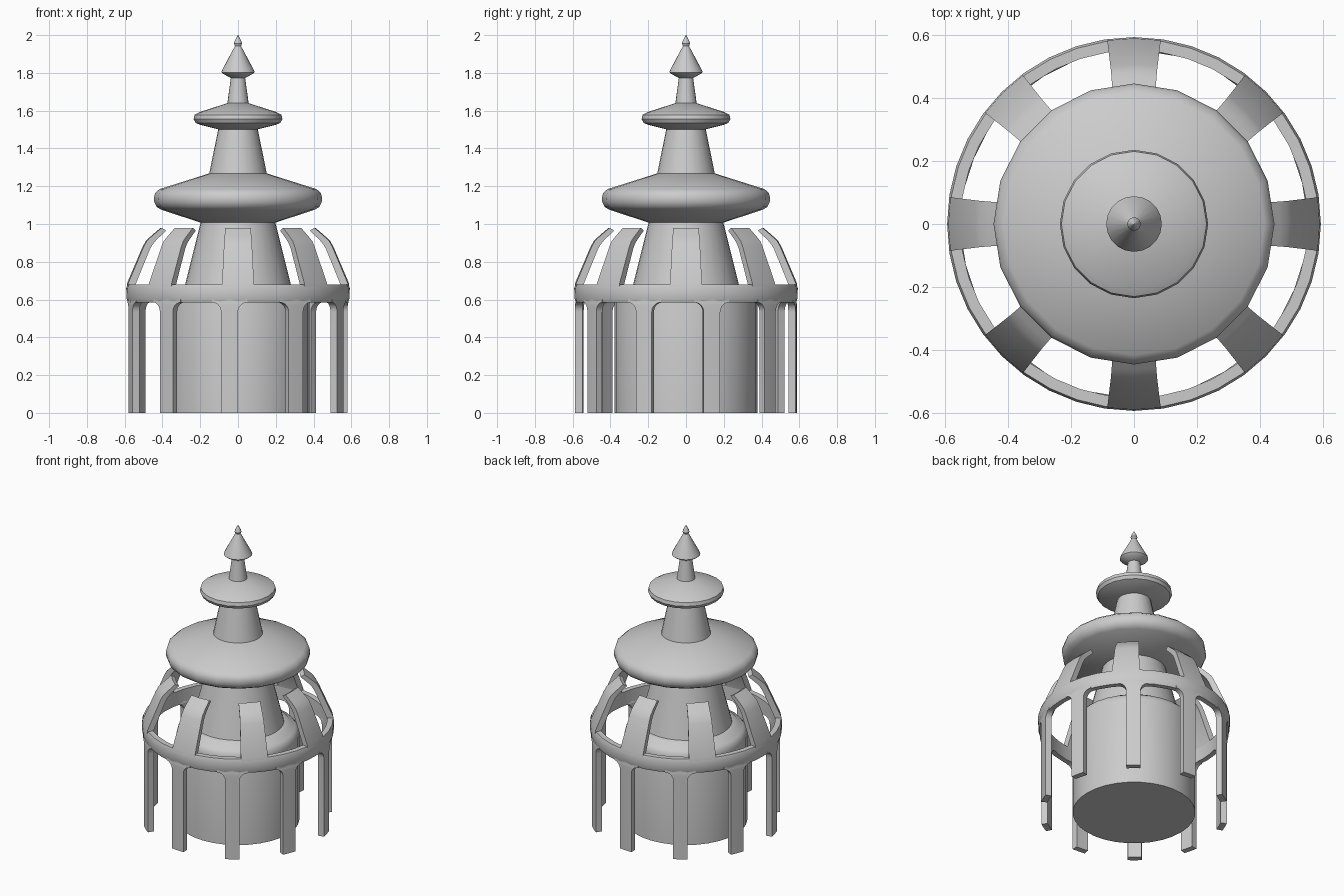
import bpy, bmesh
from math import sin, cos, pi, radians

if "Cube" in bpy.data.objects:
    bpy.data.objects.remove(bpy.data.objects["Cube"])


def finish(name, bm, angle=35):
    bmesh.ops.remove_doubles(bm, verts=bm.verts, dist=1e-5)
    bmesh.ops.recalc_face_normals(bm, faces=bm.faces)
    me = bpy.data.meshes.new(name)
    bm.to_mesh(me)
    bm.free()
    ob = bpy.data.objects.new(name, me)
    bpy.context.collection.objects.link(ob)
    bpy.ops.object.select_all(action='DESELECT')
    ob.select_set(True)
    bpy.context.view_layer.objects.active = ob
    bpy.ops.object.shade_smooth_by_angle(angle=radians(angle))
    return ob


def lathe(name, profile, sides, closed=False):
    """Revolve (radius, z) points round the z axis."""
    bm = bmesh.new()
    rings = [[bm.verts.new((r * cos(2 * pi * i / sides), r * sin(2 * pi * i / sides), z))
              for i in range(sides)] for r, z in profile]
    pairs = list(zip(rings, rings[1:])) + ([(rings[-1], rings[0])] if closed else [])
    for a, b in pairs:
        for i in range(sides):
            j = (i + 1) % sides
            bm.faces.new((a[i], a[j], b[j], b[i]))
    if not closed:
        bm.faces.new(rings[0])
        bm.faces.new(rings[-1])
    return finish(name, bm)


def strip(name, rows, theta, taper_r=0.57):
    """Curved slat; rows are (outer r, outer z, inner r, inner z, half width)."""
    bm = bmesh.new()
    loops = []
    for ro, zo, ri, zi, w in rows:
        pts = [(ro, zo, s) for s in (-1, 0, 1)] + [(ri, zi, s) for s in (1, 0, -1)]
        loop = []
        for r, z, s in pts:
            a = theta + s * w / max(ro, 0.3)
            loop.append(bm.verts.new((r * sin(a), -r * cos(a), z)))
        loops.append(loop)
    for a, b in zip(loops, loops[1:]):
        for i in range(6):
            j = (i + 1) % 6
            bm.faces.new((a[i], a[j], b[j], b[i]))
    bm.faces.new(loops[0])
    bm.faces.new(loops[-1])
    return finish(name, bm)


# Central drum with a rounded shoulder
lathe("core_drum", [(0.378, 0), (0.378, 0.59), (0.372, 0.615), (0.355, 0.635),
                    (0.33, 0.645), (0.315, 0.66), (0.27, 0.67)], 32)

# Tapered necks
lathe("lower_cone", [(0.29, 0.64), (0.195, 1.02)], 32)
lathe("middle_neck", [(0.158, 1.24), (0.103, 1.51)], 24)
lathe("upper_neck", [(0.059, 1.62), (0.037, 1.78)], 20)

# Stacked roof discs
lathe("large_disc", [(0.19, 1.005), (0.405, 1.075), (0.43, 1.09), (0.443, 1.115),
                     (0.445, 1.14), (0.438, 1.165), (0.415, 1.185), (0.145, 1.27)], 20)
lathe("small_disc", [(0.10, 1.50), (0.20, 1.525), (0.224, 1.535), (0.235, 1.555),
                     (0.23, 1.578), (0.205, 1.592), (0.055, 1.64)], 20)

# Pointed finial
lathe("finial", [(0.036, 1.772), (0.082, 1.797), (0.088, 1.803), (0.084, 1.815),
                 (0.02, 1.935), (0.016, 1.943), (0.021, 1.955), (0.018, 1.967), (0.001, 2.0)], 20)

# Outer ring
lathe("outer_ring", [(0.55, 0.585), (0.583, 0.585), (0.59, 0.605), (0.592, 0.66),
                     (0.585, 0.68), (0.55, 0.68)], 40, closed=True)

# Ten legs with rounded arch corners
leg_rows = [(0.587, 0.0, 0.548, 0.0, 0.045)]
for k in range(6):
    a = k / 5 * pi / 2
    z = 0.535 + 0.05 * sin(a)
    leg_rows.append((0.587, z, 0.548, z, 0.045 + 0.05 * (1 - cos(a))))
leg_rows.append((0.587, 0.6, 0.552, 0.6, 0.095))
for i in range(10):
    strip(f"leg_{i + 1}", leg_rows, radians(-4.4 + 36 * i))

# Eight bent ribs rising inward from the ring
rib_rows = [(0.59, 0.65, 0.552, 0.65, 0.086), (0.588, 0.685, 0.55, 0.675, 0.085),
            (0.505, 0.88, 0.472, 0.865, 0.075), (0.488, 0.91, 0.458, 0.89, 0.073),
            (0.462, 0.935, 0.438, 0.915, 0.071), (0.41, 0.98, 0.385, 0.965, 0.068)]
for i in range(8):
    strip(f"rib_{i + 1}", rib_rows, radians(45 * i))
